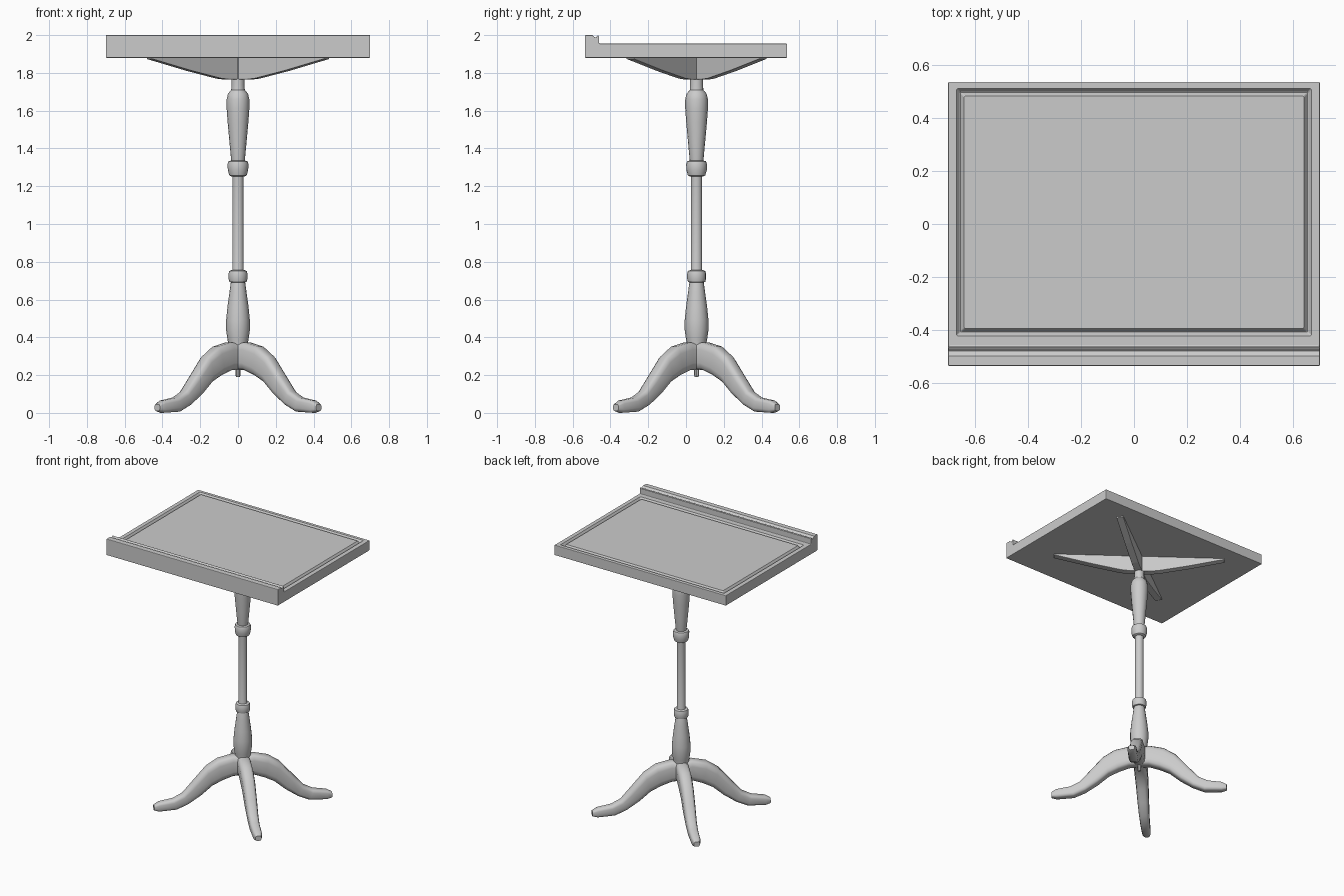
import bpy, bmesh, math
from mathutils import Vector

if "Cube" in bpy.data.objects:
    bpy.data.objects.remove(bpy.data.objects["Cube"])

mat = bpy.data.materials.new("plain grey")
mat.use_nodes = True
GREY = (0.6, 0.6, 0.6, 1)
mat.diffuse_color = GREY
mat.node_tree.nodes["Principled BSDF"].inputs["Base Color"].default_value = GREY

STAND = Vector((0, 0.056, 0))  # column axis


def finish(name, bm, smooth=None, bevel=0):
    bmesh.ops.recalc_face_normals(bm, faces=bm.faces)
    mesh = bpy.data.meshes.new(name)
    bm.to_mesh(mesh)
    bm.free()
    mesh.materials.append(mat)
    ob = bpy.data.objects.new(name, mesh)
    bpy.context.collection.objects.link(ob)
    if bevel:
        mod = ob.modifiers.new("soft edges", "BEVEL")
        mod.width, mod.segments, mod.limit_method = bevel, 2, "ANGLE"
        mod.angle_limit = math.radians(60)
    if smooth:
        bpy.ops.object.select_all(action="DESELECT")
        ob.select_set(True)
        bpy.context.view_layer.objects.active = ob
        bpy.ops.object.shade_smooth_by_angle(angle=math.radians(smooth))
    return ob


def loft(rings):
    """Skin a list of equal rings of points and cap both ends."""
    bm = bmesh.new()
    loops = [[bm.verts.new(p) for p in ring] for ring in rings]
    n = len(loops[0])
    for a, b in zip(loops, loops[1:]):
        for i in range(n):
            j = (i + 1) % n
            bm.faces.new((a[i], a[j], b[j], b[i]))
    bm.faces.new(loops[0])
    bm.faces.new(loops[-1])
    return bm


def lathe(name, profile, sides=16):
    angles = [2 * math.pi * i / sides for i in range(sides)]
    rings = [[STAND + Vector((r * math.cos(a), r * math.sin(a), z)) for a in angles]
             for r, z in profile]
    return finish(name, loft(rings), smooth=35)


# Desk board with front ledge: side profile swept across the width
side = [(-.535, 1.88), (.535, 1.88), (.535, 1.955), (-.46, 1.955), (-.46, 1.994),
        (-.466, 2), (-.479, 1.986), (-.497, 2), (-.535, 2)]
bm = loft([[Vector((x, y, z)) for y, z in side] for x in (-.7, .7)])
bmesh.ops.recalc_face_normals(bm, faces=bm.faces)
bm.faces.ensure_lookup_table()
top = max((f for f in bm.faces if f.normal.z > .99), key=lambda f: f.calc_area())
# Raised panel framed by a V-shaped groove
for width, depth, shift in ((.045, 0, .007), (.02, -.02, 0), (.02, .02, 0)):
    bmesh.ops.inset_region(bm, faces=[top], thickness=width, depth=depth)
    bmesh.ops.translate(bm, verts=top.verts, vec=(0, shift, 0))
finish("desk_board", bm, bevel=.004)

# Turned column
lathe("column", [(.045, .24), (.05, .36), (.056, .39), (.063, .44), (.063, .49),
                 (.056, .56), (.045, .64), (.038, .69), (.03, .72), (.03, 1.3),
                 (.036, 1.335), (.045, 1.43), (.055, 1.54), (.06, 1.61), (.06, 1.66),
                 (.053, 1.69), (.036, 1.71), (.034, 1.74), (.034, 1.88)])
lathe("lower_collar", [(.034, .69), (.046, .694), (.05, .71), (.05, .737),
                       (.046, .751), (.034, .756)])
lathe("upper_collar", [(.036, 1.252), (.046, 1.258), (.054, 1.285), (.055, 1.318),
                       (.05, 1.332), (.036, 1.336)])
lathe("bottom_pin", [(.01, .19), (.013, .2), (.013, .25)], sides=8)

# Curved legs: top radius and height, bottom radius and height, half width
leg = [(0, .365, 0, .23, .045), (.07, .375, .07, .225, .045), (.17, .352, .14, .2, .045),
       (.25, .3, .21, .165, .043), (.345, .19, .285, .1, .04), (.41, .115, .37, .042, .036),
       (.475, .082, .45, .006, .033), (.57, .066, .57, 0, .03), (.605, .046, .605, .01, .02)]


def rounded(t):
    return math.copysign(abs(t) ** .55, t)


def diagonal(sx, sy, dx, dy):
    out = Vector((sx * dx, sy * dy, 0)).normalized()
    return out, Vector((-out.y, out.x, 0))


corners = {"front_left": (1, -1), "front_right": (-1, -1),
           "back_left": (1, 1), "back_right": (-1, 1)}
for corner, (sx, sy) in corners.items():
    out, across = diagonal(sx, sy, 1, 1)
    rings = []
    for rt, zt, rb, zb, half in leg:
        hi, lo = Vector((0, 0, zt)) + out * rt, Vector((0, 0, zb)) + out * rb
        mid, up = (hi + lo) / 2, (hi - lo) / 2
        rings.append([STAND + mid + up * rounded(math.sin(a)) + across * half * rounded(math.cos(a))
                      for a in (math.pi * (i + .5) / 6 for i in range(12))])
    finish(corner + "_leg", loft(rings), smooth=45)

    # Tapered bracket under the board
    out, across = diagonal(sx, sy, .8, .6)
    blade = [(0, 1.885), (.59, 1.885), (.585, 1.873), (.33, 1.812), (.13, 1.77), (.08, 1.765), (0, 1.765)]
    finish(corner + "_bracket", loft([[STAND + out * r + across * w + Vector((0, 0, z))
                                       for r, z in blade] for w in (-.025, .025)]), bevel=.004)
